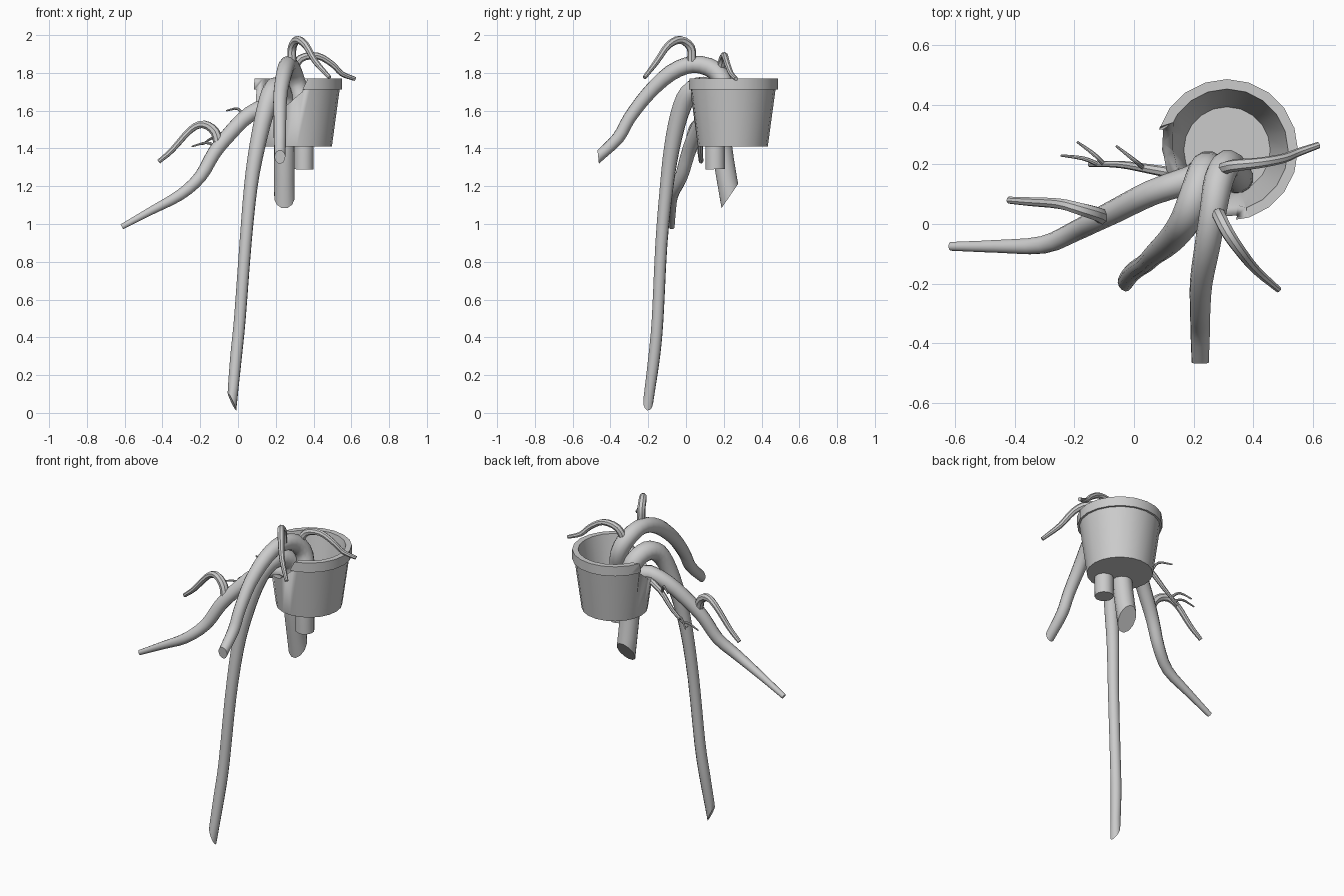
import bpy, bmesh, math
from mathutils import Vector


def finish(name, bm, angle=40):
    bmesh.ops.recalc_face_normals(bm, faces=bm.faces)
    me = bpy.data.meshes.new(name)
    bm.to_mesh(me)
    bm.free()
    ob = bpy.data.objects.new(name, me)
    bpy.context.collection.objects.link(ob)
    bpy.ops.object.select_all(action='DESELECT')
    ob.select_set(True)
    bpy.context.view_layer.objects.active = ob
    bpy.ops.object.shade_smooth_by_angle(angle=math.radians(angle))
    return ob


def spline(pts, steps=3):
    # Catmull-Rom through (x, y, z, radius) points
    p = [Vector(q) for q in pts]
    p = [2 * p[0] - p[1]] + p + [2 * p[-1] - p[-2]]
    out = []
    for i in range(1, len(p) - 2):
        a, b, c, d = p[i - 1:i + 3]
        for k in range(steps):
            t = k / steps
            out.append(0.5 * (2 * b + (c - a) * t + (2 * a - 5 * b + 4 * c - d) * t**2
                              + (3 * b - a - 3 * c + d) * t**3))
    return out + [p[-2]]


def tube(name, pts, sides=12, cut0=None, cut1=None):
    # tapered stem; cut0/cut1 are normals of slanted end cuts
    path = spline(pts)
    n = len(path)
    bm = bmesh.new()
    rings, u = [], None
    for i, q in enumerate(path):
        c = q.xyz
        t = (path[min(i + 1, n - 1)].xyz - path[max(i - 1, 0)].xyz).normalized()
        if u is None:
            u = t.orthogonal()
        u = (u - t * u.dot(t)).normalized()
        w = t.cross(u)
        cut = cut0 if i == 0 else cut1 if i == n - 1 else None
        ring = []
        for k in range(sides):
            a = 2 * math.pi * k / sides
            o = (u * math.cos(a) + w * math.sin(a)) * q.w
            if cut:
                nv = Vector(cut)
                o -= t * (o.dot(nv) / t.dot(nv))
            ring.append(bm.verts.new(c + o))
        rings.append(ring)
    for r, s in zip(rings, rings[1:]):
        for k in range(sides):
            j = (k + 1) % sides
            bm.faces.new((r[k], r[j], s[j], s[k]))
    bm.faces.new(rings[0])
    bm.faces.new(rings[-1])
    return finish(name, bm)


# pot: lathed profile, hollow, with a thicker rim band
CX, CY, N = 0.312, 0.248, 20
profile = [(0.185, 1.41), (0.226, 1.712), (0.238, 1.712), (0.238, 1.77),
           (0.205, 1.77), (0.145, 1.45)]
bm = bmesh.new()
rings = [[bm.verts.new((CX + r * math.cos(2 * math.pi * k / N), CY + r * math.sin(2 * math.pi * k / N), z))
          for k in range(N)] for r, z in profile]
for r, s in zip(rings, rings[1:]):
    for k in range(N):
        j = (k + 1) % N
        bm.faces.new((r[k], r[j], s[j], s[k]))
bm.faces.new(rings[0])
bm.faces.new(rings[-1])
pot = finish("pot", bm, 30)

# broken gap in the front left of the rim
bm = bmesh.new()
bmesh.ops.create_icosphere(bm, subdivisions=2, radius=1)
for v in bm.verts:
    v.co = (0.15 + 0.245 * v.co.x, 0.105 + 0.245 * v.co.y, 1.79 + 0.19 * v.co.z)
cutter = finish("gap_cutter", bm)
bpy.context.view_layer.objects.active = pot
mod = pot.modifiers.new("gap", 'BOOLEAN')
mod.operation = 'DIFFERENCE'
mod.solver = 'EXACT'
mod.object = cutter
bpy.ops.object.modifier_apply(modifier=mod.name)
bpy.data.objects.remove(cutter)

# long hanging stem: stub under the pot, over the rim, down to the ground
tube("long_stem", [
    (0.246, 0.232, 1.148, 0.056), (0.246, 0.19, 1.41, 0.056), (0.25, 0.19, 1.58, 0.055),
    (0.235, 0.175, 1.68, 0.055), (0.205, 0.09, 1.725, 0.055), (0.175, 0.015, 1.69, 0.053),
    (0.14, -0.035, 1.58, 0.048), (0.10, -0.075, 1.4, 0.042), (0.068, -0.102, 1.2, 0.036),
    (0.04, -0.13, 0.9, 0.032), (0.01, -0.15, 0.5, 0.031), (-0.01, -0.168, 0.3, 0.031),
    (-0.032, -0.2, 0.06, 0.027)], cut0=(0, 0.8, -0.55), cut1=(-0.9, -0.2, -0.42))

# front stem: stub under the pot, high arch, drooping to the front
tube("front_stem", [
    (0.348, 0.155, 1.29, 0.053), (0.348, 0.155, 1.45, 0.053), (0.345, 0.165, 1.6, 0.05),
    (0.315, 0.2, 1.73, 0.05), (0.285, 0.15, 1.815, 0.05), (0.265, 0.04, 1.845, 0.045),
    (0.245, -0.08, 1.8, 0.043), (0.225, -0.2, 1.69, 0.038), (0.222, -0.3, 1.56, 0.034),
    (0.222, -0.36, 1.455, 0.033), (0.222, -0.465, 1.355, 0.029)], cut1=(0, -0.95, -0.1))

# left branch
tube("left_branch", [
    (0.24, 0.19, 1.5, 0.045), (0.19, 0.15, 1.62, 0.046), (0.06, 0.105, 1.58, 0.043),
    (-0.06, 0.045, 1.46, 0.04), (-0.13, 0.01, 1.37, 0.037), (-0.2, -0.025, 1.25, 0.034),
    (-0.305, -0.07, 1.155, 0.03), (-0.46, -0.075, 1.07, 0.022), (-0.615, -0.075, 0.985, 0.015)])

# side twigs
twigs = {
    "top_twig": [(0.285, 0.03, 1.86, 0.024), (0.287, 0.025, 1.935, 0.023), (0.315, -0.03, 1.975, 0.022),
                 (0.36, -0.095, 1.945, 0.019), (0.41, -0.155, 1.86, 0.016), (0.485, -0.22, 1.775, 0.011)],
    "right_twig": [(0.29, 0.18, 1.8, 0.023), (0.33, 0.195, 1.875, 0.021), (0.42, 0.205, 1.89, 0.018),
                   (0.5, 0.22, 1.845, 0.016), (0.55, 0.24, 1.795, 0.014), (0.62, 0.265, 1.768, 0.011)],
    "left_twig": [(-0.1, 0.02, 1.4, 0.027), (-0.12, 0.032, 1.485, 0.025), (-0.18, 0.05, 1.527, 0.022),
                  (-0.25, 0.068, 1.5, 0.018), (-0.35, 0.075, 1.39, 0.015), (-0.42, 0.08, 1.33, 0.012)],
    "back_twig": [(0.19, 0.16, 1.62, 0.022), (0.05, 0.185, 1.565, 0.016), (-0.05, 0.2, 1.47, 0.012),
                  (-0.15, 0.2, 1.395, 0.008)],
    "back_shoot_1": [(0.03, 0.19, 1.56, 0.008), (0.0, 0.215, 1.61, 0.007), (-0.06, 0.262, 1.6, 0.004)],
    "back_shoot_2": [(-0.1, 0.2, 1.43, 0.008), (-0.135, 0.235, 1.455, 0.007), (-0.19, 0.275, 1.42, 0.004)],
    "back_shoot_3": [(-0.12, 0.2, 1.415, 0.008), (-0.17, 0.22, 1.43, 0.007), (-0.245, 0.23, 1.41, 0.004)],
}
for name, pts in twigs.items():
    tube(name, pts, sides=8)
